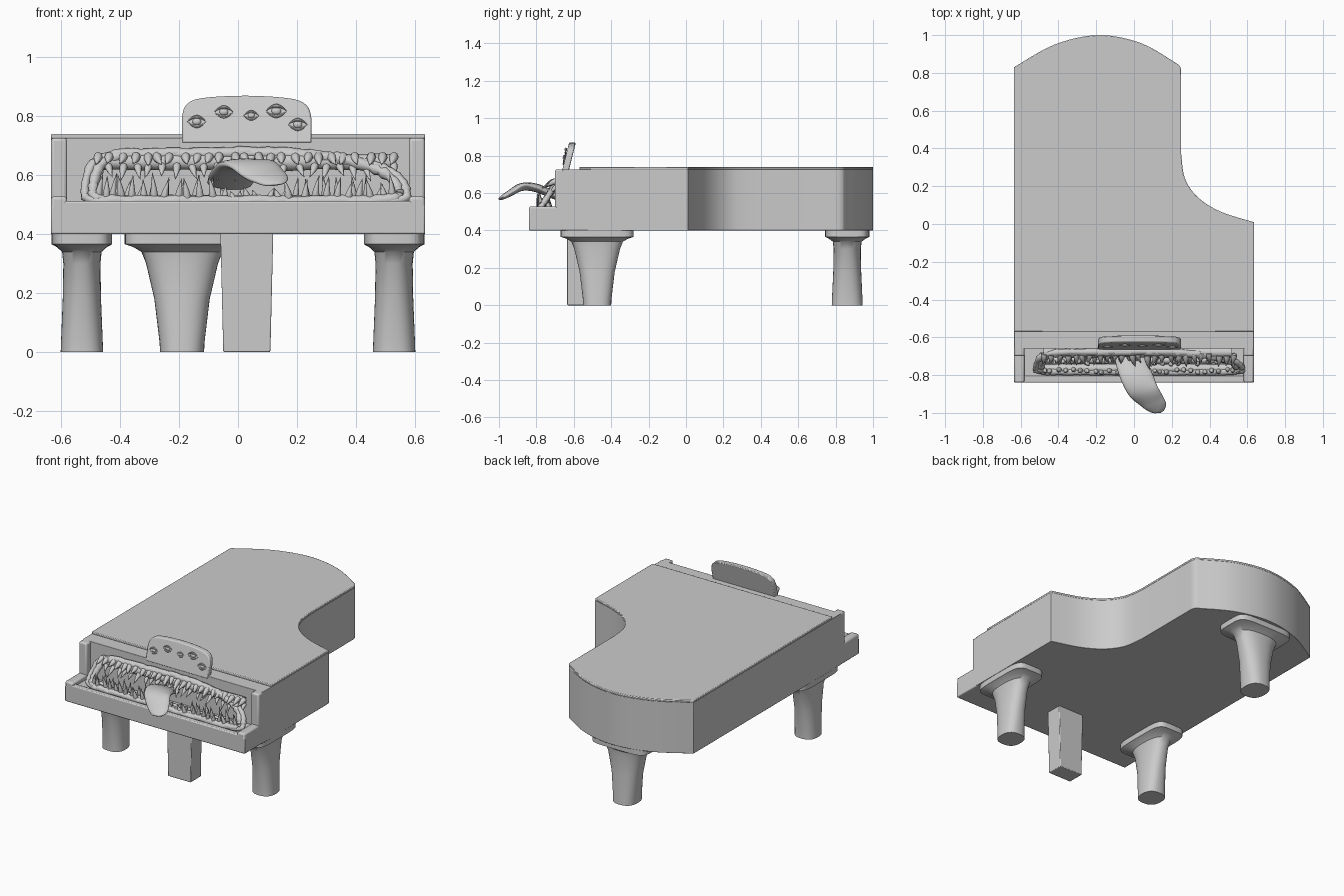
import bpy, bmesh, math, random
from mathutils import Vector

cube = bpy.data.objects.get("Cube")
if cube:
    bpy.data.objects.remove(cube, do_unlink=True)
random.seed(4)

GREY = (0.6, 0.6, 0.6, 1)
clay = bpy.data.materials.new("plain grey")
clay.use_nodes = True
clay.diffuse_color = GREY
clay.node_tree.nodes["Principled BSDF"].inputs["Base Color"].default_value = GREY


def finish(name, bm, bevel=0, angle=40):
    bmesh.ops.recalc_face_normals(bm, faces=bm.faces)
    mesh = bpy.data.meshes.new(name)
    bm.to_mesh(mesh)
    bm.free()
    obj = bpy.data.objects.new(name, mesh)
    bpy.context.collection.objects.link(obj)
    mesh.materials.append(clay)
    bpy.ops.object.select_all(action='DESELECT')
    obj.select_set(True)
    bpy.context.view_layer.objects.active = obj
    bpy.ops.object.shade_smooth_by_angle(angle=math.radians(angle))
    if bevel:
        mod = obj.modifiers.new("soft edges", 'BEVEL')
        mod.width, mod.segments = bevel, 2
        mod.limit_method, mod.angle_limit = 'ANGLE', math.radians(angle)
    return obj


def loft(bm, rings, closed=False):
    loops = [[bm.verts.new(p) for p in ring] for ring in rings]
    pairs = list(zip(loops, loops[1:]))
    if closed:
        pairs.append((loops[-1], loops[0]))
    else:
        bm.faces.new(loops[0])
        bm.faces.new(loops[-1])
    for low, high in pairs:
        for i in range(len(low)):
            j = (i + 1) % len(low)
            bm.faces.new((low[i], low[j], high[j], high[i]))


def smooth(points, steps=6, closed=False):
    """Catmull-Rom curve through the points."""
    pts = [Vector(p) for p in points]
    n = len(pts)
    get = (lambda i: pts[i % n]) if closed else (lambda i: pts[max(0, min(n - 1, i))])
    out = []
    for i in range(n if closed else n - 1):
        a, b, c, d = get(i - 1), get(i), get(i + 1), get(i + 2)
        for s in range(steps):
            t = s / steps
            out.append(b + ((c - a) * t + (2 * a - 5 * b + 4 * c - d) * t ** 2
                            + (3 * b - a - 3 * c + d) * t ** 3) / 2)
    return out if closed else out + [pts[-1]]


def tube(bm, path, radii, ref=(1, 0, 0), flat=1, sides=8, closed=False):
    n, rings = len(path), []
    for i, p in enumerate(path):
        ahead = path[(i + 1) % n] if closed else path[min(i + 1, n - 1)]
        behind = path[i - 1] if closed else path[max(i - 1, 0)]
        along = (ahead - behind).normalized()
        side = Vector(ref)
        side = (side - along * side.dot(along)).normalized()
        up = along.cross(side) * flat
        turns = [math.tau * k / sides for k in range(sides)]
        rings.append([p + (side * math.cos(a) + up * math.sin(a)) * radii[i] for a in turns])
    loft(bm, rings, closed)


def box(name, x, y, z, bevel=0.006):
    bm = bmesh.new()
    loft(bm, [[(x[0], y[0], h), (x[1], y[0], h), (x[1], y[1], h), (x[0], y[1], h)] for h in z])
    return finish(name, bm, bevel)


# Case and lid share one curved outline
tail = smooth([(-.635, .83), (-.42, .95), (-.19, 1), (.03, .96), (.21, .86), (.245, .83), (.25, .79)])
waist = smooth([(.25, .37), (.27, .24), (.34, .14), (.46, .065), (.635, .01)])


def slab(name, front, z, bevel):
    plan = [Vector((-.635, front))] + tail + waist + [Vector((.635, front))]
    bm = bmesh.new()
    loft(bm, [[(p.x, p.y, h) for p in plan] for h in z])
    return finish(name, bm, bevel)


slab("case", -.66, (.4, .727), .002)
slab("lid", -.57, (.725, .74), .004)

# Key bed with raised rim and cheeks
box("key_bed", (-.635, .635), (-.84, -.6), (.4, .5))
box("key_bed_rim", (-.6, .6), (-.84, -.805), (.45, .512))
for side, word in ((-1, "right"), (1, "left")):
    x = sorted((side * .58, side * .635))
    box(word + "_key_block", x, (-.84, -.6), (.41, .528), .01)
    box(word + "_cheek", x, (-.7, -.6), (.41, .727), .01)


# Legs: tapered ovals under rounded rectangular caps
def leg(name, cx, cy, turned=False):
    profile = [(0, .072, .075, 2.5), (.03, .071, .076, 2.5), (.18, .065, .094, 2.3),
               (.3, .063, .122, 2.3), (.34, .067, .138, 2.5), (.356, .085, .165, 3),
               (.366, .103, .195, 5), (.402, .103, .195, 5)]
    rings = []
    for z, hx, hy, power in profile:
        ring = []
        for k in range(40):
            a = math.tau * k / 40
            c, s = math.cos(a), math.sin(a)
            u = math.copysign(abs(c) ** (2 / power), c) * hx
            v = math.copysign(abs(s) ** (2 / power), s) * hy
            if turned:
                u, v = -v, u * 1.15
            ring.append((cx + u, cy + v, z))
        rings.append(ring)
    bm = bmesh.new()
    loft(bm, rings)
    finish(name, bm)


leg("front_right_leg", -.53, -.475)
leg("front_left_leg", .53, -.475)
leg("rear_leg", -.19, .862, True)

# Pedal column, slightly wider at the top
column = box("pedal_column", (-.05, .11), (-.635, -.53), (0, .402), .004)
for v in column.data.vertices:
    if v.co.z > .2:
        v.co.x = .03 + (v.co.x - .03) * 1.12

# Leaning music stand
bm = bmesh.new()
edge = [(-.19, .71)] + [tuple(p) for p in smooth(
    [(-.19, .8), (-.175, .84), (-.12, .862), (.03, .87), (.18, .86), (.235, .835), (.25, .79)])] + [(.25, .71)]
loft(bm, [[(x, -.66 + depth + (z - .73) * .25, z) for x, z in edge] for depth in (0, .036)])
finish("music_stand", bm, .006)

# Eyes with lids on the stand
eyes, lids = bmesh.new(), bmesh.new()
for x, z, size in ((-.14, .782, 1), (-.048, .815, 1), (.045, .803, .8), (.13, .818, 1.1), (.203, .772, 1)):
    centre = Vector((x, -.66 + (z - .73) * .25, z))
    ball = bmesh.ops.create_uvsphere(eyes, u_segments=16, v_segments=10, radius=.015 * size)
    for v in ball["verts"]:
        v.co = centre + Vector((v.co.x, v.co.y * .6, v.co.z * .8))
    for way in (-1, 1):
        arc = [centre + Vector((t * .032, -.004, way * .016 * (1 - t * t))) * size
               for t in (k / 5 - 1 for k in range(11))]
        tube(lids, arc, [.006 * size * (1.1 - abs(k / 5 - 1)) for k in range(11)], (0, 1, 0))
finish("eyes", eyes)
finish("eyelids", lids)

# Wrinkled lips around the mouth, in nested loops
lips = bmesh.new()
contour = [(-.52, .55), (-.49, .64), (-.4, .672), (-.2, .676), (0, .68), (.2, .675), (.38, .655),
           (.52, .61), (.57, .55), (.54, .515), (.3, .51), (0, .51), (-.3, .51), (-.49, .515)]
for shrink, radius in ((1, .016), (.95, .018)):
    loop = []
    for x, z in contour:
        h = .58 + (z - .58) * shrink
        loop.append((.03 + (x - .03) * shrink, -.675 - .11 * (.68 - h) / .17, h))
    path = smooth(loop, 8, True)
    tube(lips, path, [radius * random.uniform(.8, 1.2) for p in path], (0, 1, 0), closed=True)
finish("lips", lips, angle=70)

# Upper and lower gums
gums = bmesh.new()
for y, z, radius in ((-.68, .645, .028), (-.765, .508, .024), (-.72, .505, .02)):
    path = [Vector((-.48 + k * .05, y, z)) for k in range(21)]
    tube(gums, path, [radius * random.uniform(.85, 1.1) for p in path], (0, 1, 0))
finish("gums", gums, angle=70)


# Curved pointed teeth in rows: base, reach towards the tip, radius
def teeth(name, count, y, z, reach_y, reach_z, radius):
    bm = bmesh.new()
    for k in range(count):
        x = -.48 + 1.01 * k / (count - 1) + random.uniform(-.008, .008)
        grow = random.uniform(.7, 1.15)
        if reach_z > 0 and abs(x - .04) < .12:
            grow *= .5
        base = Vector((x, y + random.uniform(-.008, .008), z))
        lean = random.uniform(-.018, .018)
        path = [base + Vector((lean * t * t, reach_y * grow * t, reach_z * grow * t ** 1.3))
                for t in (0, .25, .5, .75, 1)]
        tube(bm, path, [radius * f for f in (1, 1.05, .8, .45, .06)])
    finish(name, bm, angle=60)


teeth("lower_outer_teeth", 27, -.775, .515, -.015, .085, .013)
teeth("lower_inner_teeth", 22, -.73, .51, -.015, .085, .012)
teeth("upper_outer_teeth", 25, -.69, .665, -.065, -.035, .015)
teeth("upper_inner_teeth", 23, -.69, .635, -.055, -.05, .013)

# Tongue curling out over the key bed
bm = bmesh.new()
spine = smooth([(-.03, -.66, .57), (-.015, -.73, .6), (.015, -.81, .63), (.05, -.88, .632),
                (.1, -.94, .6), (.135, -.975, .58), (.15, -.993, .572)])
width = smooth([(.075, 0), (.082, 0), (.084, 0), (.078, 0), (.064, 0), (.045, 0), (.012, 0)])
tube(bm, spine, [w.x for w in width], flat=.27, sides=20)
finish("tongue", bm, angle=80)
